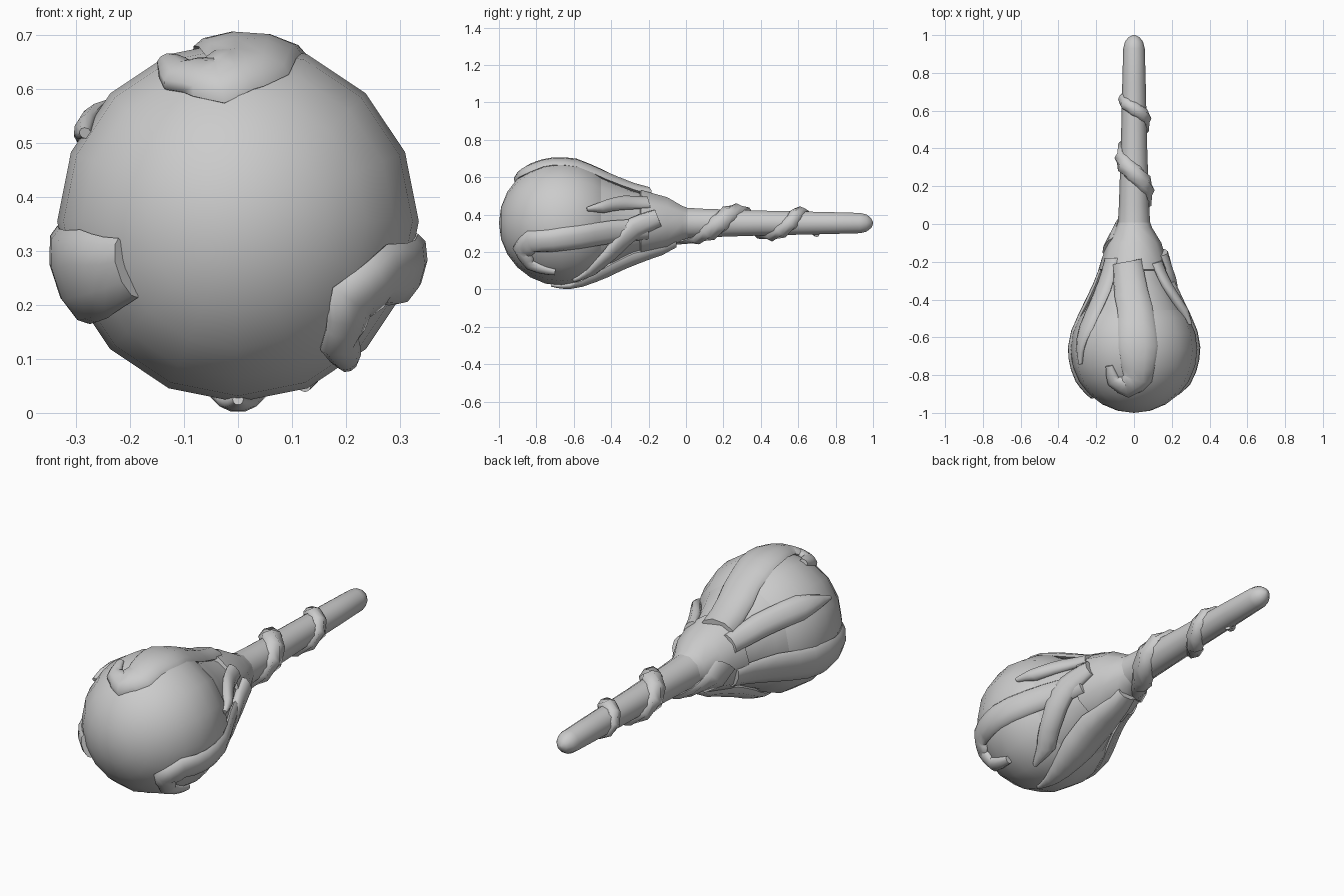
import bpy, bmesh
from math import sin, cos, pi, radians, sqrt, atan2
from mathutils import Vector

if "Cube" in bpy.data.objects:
    bpy.data.objects.remove(bpy.data.objects["Cube"])

CZ = 0.355            # height of the long axis
OY, OR = -0.665, 0.335  # orb centre and radius

# Outer silhouette of the whole staff along y
PROFILE = [(-0.58, 0.324), (-0.5, 0.29), (-0.4, 0.24), (-0.3, 0.195), (-0.24, 0.175), (-0.1, 0.14),
           (-0.02, 0.095), (0.1, 0.08), (0.4, 0.07), (0.75, 0.062), (0.94, 0.056)]


def surf_r(y):
    if y <= PROFILE[0][0]:
        return sqrt(max(0.0, OR ** 2 - (y - OY) ** 2))
    for (y0, r0), (y1, r1) in zip(PROFILE, PROFILE[1:]):
        if y <= y1:
            return r0 + (r1 - r0) * (y - y0) / (y1 - y0)
    return PROFILE[-1][1]


def on_surface(y, a):
    """Point and outward direction on the silhouette; a is measured from +x to +z."""
    y = max(y, -0.995)
    r = surf_r(y)
    p = Vector((r * cos(a), y, CZ + r * sin(a)))
    n = (p - Vector((0, max(y, OY), CZ))).normalized()
    return p, n


def finish(name, bm, angle=60):
    bmesh.ops.recalc_face_normals(bm, faces=bm.faces[:])
    me = bpy.data.meshes.new(name)
    bm.to_mesh(me)
    bm.free()
    ob = bpy.data.objects.new(name, me)
    bpy.context.collection.objects.link(ob)
    bpy.ops.object.select_all(action='DESELECT')
    ob.select_set(True)
    bpy.context.view_layer.objects.active = ob
    bpy.ops.object.shade_smooth_by_angle(angle=radians(angle))
    return ob


def skin(name, rings, angle=60):
    """Closed tube through equal-sized rings of points."""
    bm = bmesh.new()
    vs = [[bm.verts.new(p) for p in ring] for ring in rings]
    k = len(vs[0])
    for a, b in zip(vs, vs[1:]):
        for i in range(k):
            j = (i + 1) % k
            bm.faces.new((a[i], a[j], b[j], b[i]))
    bm.faces.new(vs[0])
    bm.faces.new(vs[-1])
    return finish(name, bm, angle)


def lathe(name, prof, sides):
    skin(name, [[(r * cos(2 * pi * i / sides), y, CZ + r * sin(2 * pi * i / sides))
                 for i in range(sides)] for y, r in prof])


def strand(name, keys, steps=3, k=10):
    """Ribbon hugging the silhouette; keys are (y, angle, half width, thickness)."""
    path = []
    for a, b in zip(keys, keys[1:]):
        path += [[u + (v - u) * s / steps for u, v in zip(a, b)] for s in range(steps)]
    path.append(list(keys[-1]))
    mid = [on_surface(q[0], radians(q[1])) for q in path]
    rings = []
    for i, (y, a, w, t) in enumerate(path):
        c, n = mid[i]
        tan = mid[min(i + 1, len(mid) - 1)][0] - mid[max(i - 1, 0)][0]
        side = tan.cross(n).normalized()
        ring = []
        for j in range(k):
            f = 2 * pi * j / k
            q = c + side * w * cos(f)
            p, m = on_surface(q.y, atan2(q.z - CZ, q.x))
            ring.append(p + m * t * sin(f))
        rings.append(ring)
    skin(name, rings)


# Orb, with its poles on the long axis
bm = bmesh.new()
bmesh.ops.create_uvsphere(bm, u_segments=16, v_segments=12, radius=OR)
for v in bm.verts:
    x, y, z = v.co
    v.co = (x, OY + z, CZ + y)
finish("orb", bm)

# Tapered cup behind the orb
lathe("cup", [(-0.6, 0.31), (-0.5, 0.28), (-0.4, 0.23), (-0.3, 0.185), (-0.2, 0.15)], 16)

# Collar and handle with rounded end
lathe("collar", [(-0.25, 0.16), (-0.24, 0.186), (-0.1, 0.145), (-0.02, 0.096), (0.05, 0.07)], 10)
lathe("handle", [(-0.1, 0.1), (0.0, 0.086), (0.1, 0.08), (0.4, 0.07), (0.75, 0.062), (0.93, 0.057),
                 (0.965, 0.048), (0.99, 0.028), (1.0, 0.006)], 10)

# Fingers gripping the orb
strand("top_finger", [(-0.2, 103, .09, .03), (-0.45, 88, .1, .025), (-0.65, 86, .11, .018),
                      (-0.82, 86, .08, .025), (-0.87, 98, .06, .028), (-0.83, 112, .04, .025),
                      (-0.75, 114, .02, .015)])
strand("left_finger", [(-0.18, 205, .06, .02), (-0.4, 200, .09, .025), (-0.65, 198, .1, .025),
                       (-0.82, 200, .09, .028), (-0.91, 203, .06, .02)])
strand("upper_left_finger", [(-0.18, 140, .05, .02), (-0.35, 140, .06, .03),
                             (-0.55, 145, .06, .025), (-0.74, 150, .01, .012)])
strand("right_finger", [(-0.2, -12, .06, .02), (-0.4, -12, .065, .025), (-0.65, -15, .065, .025),
                        (-0.83, -20, .06, .028), (-0.88, -35, .055, .028), (-0.83, -50, .04, .028),
                        (-0.7, -52, .02, .015)])
strand("lower_right_finger", [(-0.15, 10, .05, .03), (-0.27, -8, .06, .035), (-0.4, -42, .05, .035),
                              (-0.5, -62, .045, .025), (-0.6, -68, .012, .012)])
strand("bottom_finger", [(-0.05, 270, .06, .02), (-0.28, 270, .11, .045), (-0.42, 270, .1, .045),
                         (-0.62, 270, .04, .022), (-0.72, 270, .01, .01)])
strand("small_right_finger", [(-0.2, 42, .04, .02), (-0.32, 32, .04, .03),
                              (-0.45, 18, .03, .035), (-0.53, 14, .01, .015)])

# Vine spiralling up the handle
strand("vine", [(-0.12, 170, .06, .02), (-0.02, 225, .06, .025), (0.07, 270, .055, .03),
                (0.18, 360, .055, .032), (0.27, 450, .05, .032), (0.35, 540, .05, .032),
                (0.46, 630, .045, .03), (0.56, 720, .04, .026), (0.61, 810, .035, .024),
                (0.66, 900, .03, .02), (0.7, 985, .015, .012)], 2, 8)
